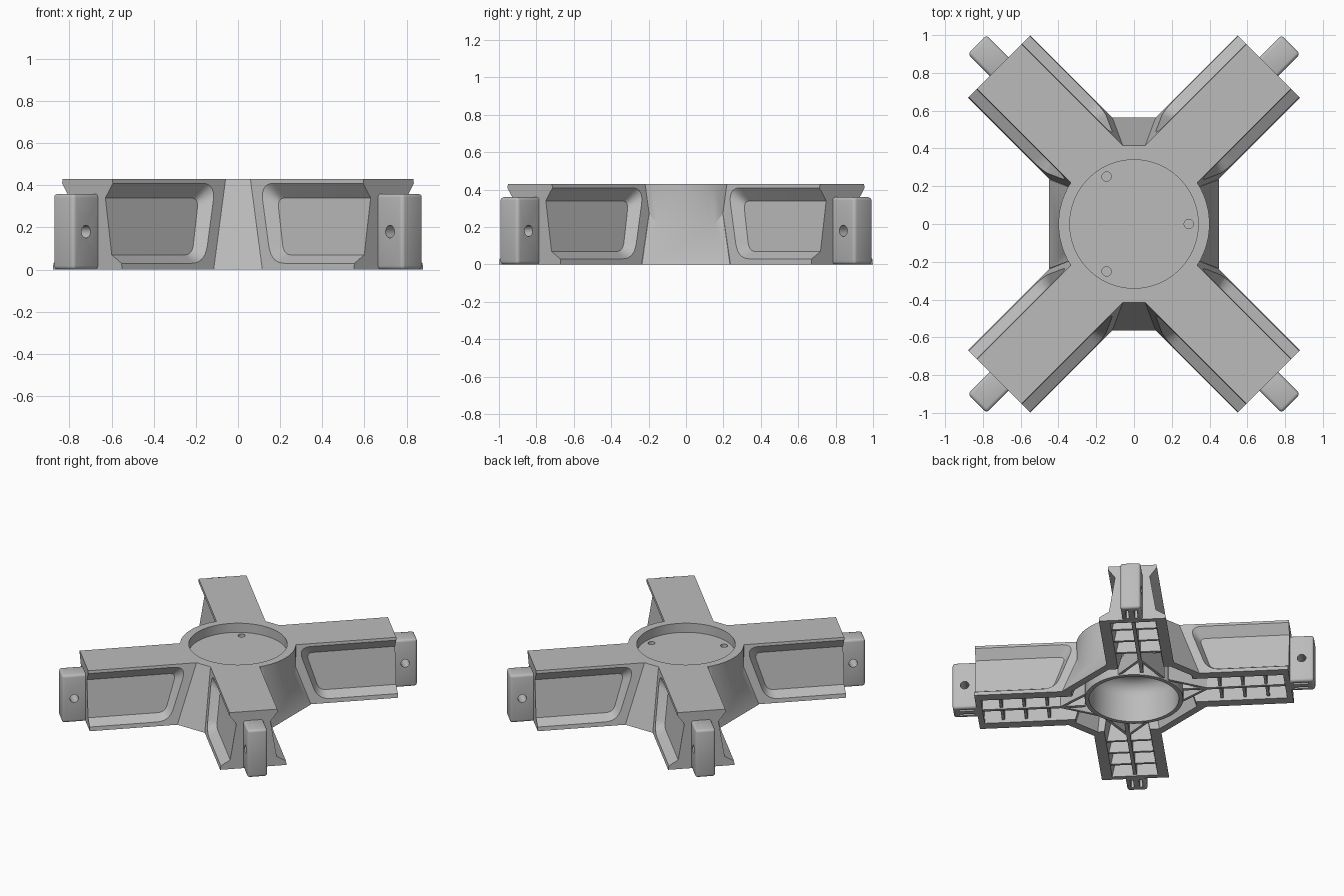
import bpy, bmesh, math
from mathutils import Vector

cube = bpy.data.objects.get("Cube")
if cube:
    bpy.data.objects.remove(cube, do_unlink=True)

grey = bpy.data.materials.new("plain_grey")
grey.use_nodes = True
grey.diffuse_color = (0.5, 0.5, 0.5, 1)
grey.node_tree.nodes["Principled BSDF"].inputs["Base Color"].default_value = (0.5, 0.5, 0.5, 1)

H = 0.43            # overall height
ARM_END = 1.01      # distance along an arm to its end face
OFFSET = 0.12       # arm axes start this far in front of and behind the centre
QUADRANTS = [(1, 1), (-1, 1), (-1, -1), (1, -1)]
R2 = math.sqrt(0.5)


def arm_point(quad, s, t, z):
    """Arm coordinates (along, across, up) to world coordinates."""
    return Vector((quad[0] * (s + t) * R2, quad[1] * (OFFSET + (s - t) * R2), z))


def loft(name, loops):
    """Closed solid through point loops of equal length."""
    bm = bmesh.new()
    rings = [[bm.verts.new(p) for p in loop] for loop in loops]
    for a, b in zip(rings, rings[1:]):
        for i in range(len(a)):
            j = (i + 1) % len(a)
            bm.faces.new((a[i], a[j], b[j], b[i]))
    bm.faces.new(rings[0])
    bm.faces.new(rings[-1])
    bmesh.ops.recalc_face_normals(bm, faces=bm.faces)
    mesh = bpy.data.meshes.new(name)
    bm.to_mesh(mesh)
    bm.free()
    mesh.materials.append(grey)
    ob = bpy.data.objects.new(name, mesh)
    bpy.context.collection.objects.link(ob)
    return ob


def circle(r, z, cx=0, cy=0, n=64):
    return [(cx + r * math.cos(i * math.tau / n), cy + r * math.sin(i * math.tau / n), z)
            for i in range(n)]


def octagon(x1, y1, x2, y2, z):
    quarter = [(x2, y2), (x1, y1)]
    pts = quarter + [(-x, y) for x, y in reversed(quarter)]
    return [(x, y, z) for x, y in pts + [(-x, -y) for x, y in pts]]


def section(quad, s, low, high, z0, z1):
    """Trapezoid across an arm."""
    return [arm_point(quad, s, t, z) for t, z in
            ((-low, z0), (low, z0), (high, z1), (-high, z1))]


def arm_block(name, quad, s0, s1, low, high, z0, z1):
    return loft(name, [section(quad, s, low, high, z0, z1) for s in (s0, s1)])


def apply_modifier(ob, mod):
    bpy.context.view_layer.objects.active = ob
    bpy.ops.object.modifier_apply(modifier=mod.name)


def combine(target, tool, operation):
    mod = target.modifiers.new("combine", "BOOLEAN")
    mod.operation, mod.solver, mod.object = operation, "EXACT", tool
    apply_modifier(target, mod)
    bpy.data.objects.remove(tool, do_unlink=True)


def smooth(ob, angle=30):
    for other in bpy.context.selected_objects:
        other.select_set(False)
    ob.select_set(True)
    bpy.context.view_layer.objects.active = ob
    bpy.ops.object.shade_smooth_by_angle(angle=math.radians(angle))


def recess_outline(top, bottom, radius):
    """Side recess outline in (along, up), rounded at the hub end."""
    a, b = Vector(top), Vector(bottom)
    pts = [Vector((1.1, a.y))]
    for corner, before, after in ((a, pts[0], b), (b, a, Vector((1.1, b.y)))):
        p = corner + (before - corner).normalized() * radius
        q = corner + (after - corner).normalized() * radius
        for i in range(8):
            u = i / 7
            pts.append(p * (1 - u) ** 2 + corner * 2 * u * (1 - u) + q * u * u)
    return pts + [Vector((1.1, b.y))]


def recess_cutter(quad, side):
    inner = [Vector((p.x, 0.174 - 0.159 * p.y, p.y))
             for p in recess_outline((0.385, 0.34), (0.47, 0.07), 0.05)]
    outer = [Vector((p.x, 0.233 - 0.153 * p.y, p.y))
             for p in recess_outline((0.32, 0.41), (0.45, 0.03), 0.09)]
    beyond = [o + (o - i) * 0.25 for i, o in zip(inner, outer)]
    return loft("recess_cutter", [[arm_point(quad, p.x, side * p.y, p.z) for p in loop]
                                  for loop in (inner, outer, beyond)])


# Cross body: tapered hub, round boss and four arms
body = loft("cross_body", [octagon(0.12, 0.565, 0.45, 0.235, 0),
                           octagon(0.06, 0.415, 0.29, 0.175, H)])
combine(body, loft("boss", [circle(0.4, 0.1), circle(0.4, H)]), "UNION")
for quad in QUADRANTS:
    combine(body, arm_block("arm", quad, 0, ARM_END, 0.233, 0.167, 0, H), "UNION")

# Side recesses, round seat and its pin holes
for quad in QUADRANTS:
    for side in (-1, 1):
        combine(body, recess_cutter(quad, side), "DIFFERENCE")
combine(body, loft("seat", [circle(0.34, 0.36), circle(0.34, 0.5)]), "DIFFERENCE")
for k in range(3):
    a = k * math.tau / 3
    x, y = 0.29 * math.cos(a), 0.29 * math.sin(a)
    combine(body, loft("pin_hole", [circle(0.025, z, x, y, 20) for z in (0.335, 0.4)]),
            "DIFFERENCE")

# Hollow underside
combine(body, loft("hub_hollow", [octagon(0.1, 0.51, 0.4, 0.2, -0.01),
                                  octagon(0.06, 0.41, 0.295, 0.17, 0.31)]), "DIFFERENCE")
for quad in QUADRANTS:
    combine(body, arm_block("arm_hollow", quad, 0.3, 0.97, 0.16, 0.085, -0.01, 0.385),
            "DIFFERENCE")
smooth(body)

# Round wall under the hub, with a bowl-shaped inside
bowl = [(0.31, 0.0), (0.31, 0.2)]
bowl += [(0.21 + 0.1 * math.cos(u * math.pi / 12), 0.2 + 0.1 * math.sin(u * math.pi / 12))
         for u in range(1, 7)]
hub_ring = loft("hub_ring", [circle(0.34, 0.33), circle(0.34, 0)] +
                [circle(r, z) for r, z in bowl])
smooth(hub_ring)


def strut(name, quad, start, end, z0, z1, width=0.02):
    """Upright plate between two arm positions."""
    a, b = Vector(start), Vector(end)
    n = (b - a).orthogonal().normalized() * width / 2
    plan = [a + n, b + n, b - n, a - n]
    return loft(name, [[arm_point(quad, p.x, p.y, z) for p in plan] for z in (z0, z1)])


for quad in QUADRANTS:
    # Stiffening ribs
    strut("centre_rib", quad, (0.26, 0), (0.98, 0), 0.01, 0.388, 0.025)
    for s in (0.52, 0.68, 0.84):
        arm_block("cross_rib", quad, s - 0.01, s + 0.01, 0.163, 0.09, 0.02, 0.388)
    for end in ((0.24, 0.16), (0.17, -0.14)):
        strut("diagonal_rib", quad, (0.43, 0), end, 0.01, 0.315)

    # End post with cross hole and slotted underside
    post = arm_block("end_post", quad, 0.98, 1.174, 0.07, 0.07, 0, 0.36)
    mod = post.modifiers.new("round", "BEVEL")
    mod.width, mod.segments = 0.018, 3
    apply_modifier(post, mod)
    ring = circle(0.03, 0, 1.09, 0.18, 24)
    combine(post, loft("bolt_hole", [[arm_point(quad, s, t, z) for s, z, _ in ring]
                                     for t in (-0.1, 0.1)]), "DIFFERENCE")
    for t in (-0.03, 0.03):
        combine(post, strut("slot", quad, (1.03, t), (1.13, t), -0.01, 0.1), "DIFFERENCE")
    smooth(post)
